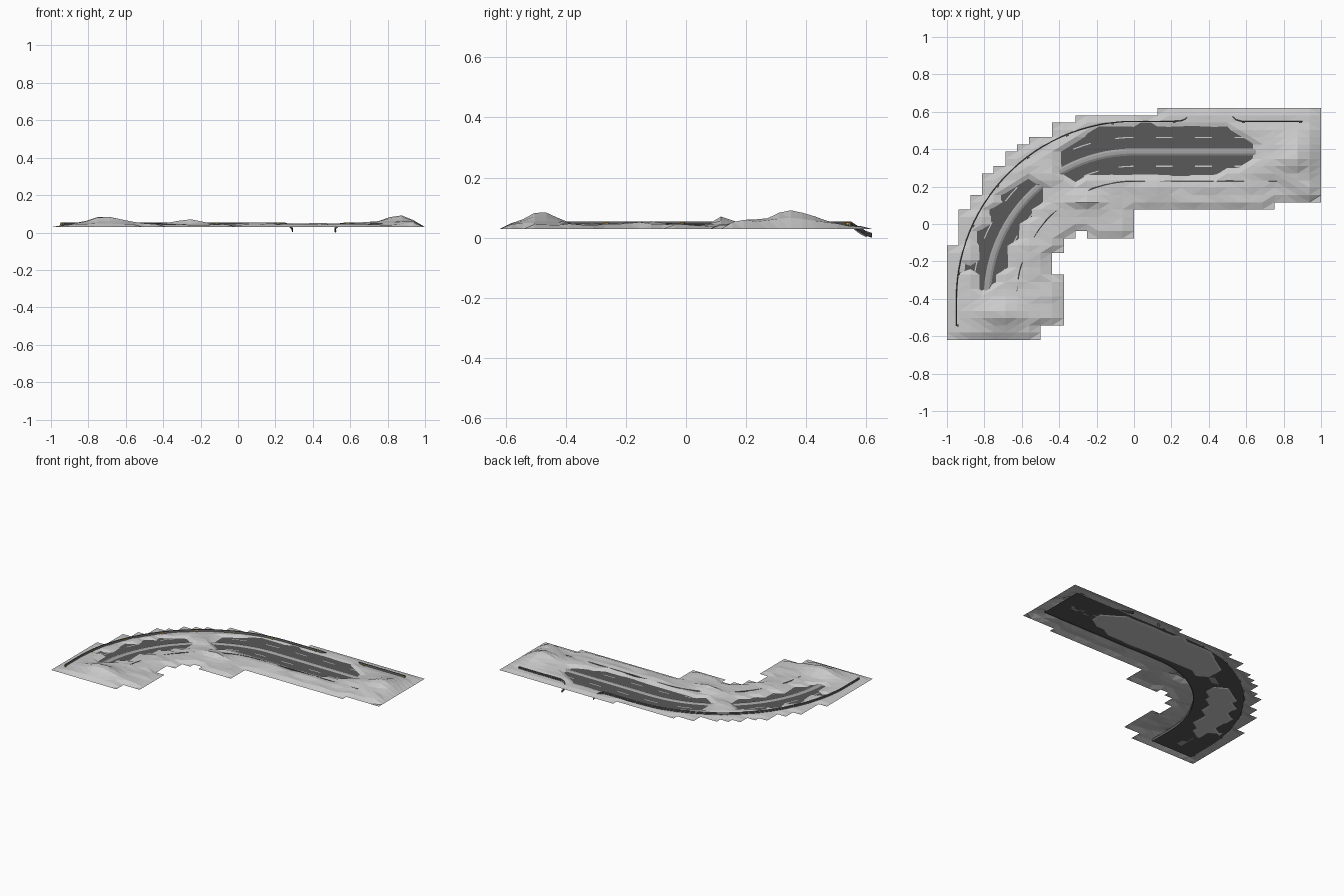
import bpy, bmesh, math
from mathutils import Vector, noise

if "Cube" in bpy.data.objects:
    bpy.data.objects.remove(bpy.data.objects["Cube"])

R0, CY = 0.785, -0.4             # centreline radius and bend centre height
ARC = R0 * math.pi / 2
S_END, S_START, ROAD_Z = 0.92, -ARC - 0.17, 0.033


def mat(name, r, g, b):
    m = bpy.data.materials.new(name)
    m.diffuse_color = (r, g, b, 1)
    m.use_nodes = True
    m.node_tree.nodes["Principled BSDF"].inputs["Base Color"].default_value = m.diffuse_color
    return m


asphalt = mat("asphalt", 0.10, 0.10, 0.10)
concrete = mat("concrete", 0.36, 0.36, 0.36)
paint = mat("paint", 0.65, 0.65, 0.65)
steel = mat("steel", 0.14, 0.14, 0.14)
amber = mat("amber", 0.75, 0.42, 0.03)
rubble = mat("rubble", 0.55, 0.55, 0.55)


def make(name, bm, m, fix=True):
    if fix:
        bmesh.ops.recalc_face_normals(bm, faces=bm.faces)
    me = bpy.data.meshes.new(name)
    bm.to_mesh(me)
    bm.free()
    me.materials.append(m)
    ob = bpy.data.objects.new(name, me)
    bpy.context.collection.objects.link(ob)
    return ob


def road_point(s, r=0.0, z=0.0):
    """Point at distance s along the road, offset r outward."""
    q = R0 + r
    if s > 0:
        return Vector((s, CY + q, z))
    a = min(-s, ARC) / R0
    return Vector((-q * math.sin(a), CY + q * math.cos(a) - max(-s - ARC, 0), z))


def road_coords(x, y):
    if x > 0:
        return x, y - CY - R0
    if y < CY:
        return -ARC + (y - CY), -x - R0
    return -math.atan2(-x, y - CY) * R0, math.hypot(x, y - CY) - R0


def path(s0, s1, r=0.0, z=0.0):
    n = max(2, round((s1 - s0) / 0.045))
    return [road_point(s0 + (s1 - s0) * i / n, r, z) for i in range(n + 1)]


def sweep(bm, pts, profile, closed=True):
    """Carry a (sideways, up) profile along a path."""
    rows = []
    for i, p in enumerate(pts):
        t = pts[min(i + 1, len(pts) - 1)] - pts[max(i - 1, 0)]
        n = Vector((-t.y, t.x, 0)).normalized()
        rows.append([bm.verts.new(p + n * a + Vector((0, 0, b))) for a, b in profile])
    k = len(profile)
    for u, v in zip(rows, rows[1:]):
        for j in range(k if closed else k - 1):
            bm.faces.new((u[j], v[j], v[(j + 1) % k], u[(j + 1) % k]))
    if closed:
        bm.faces.new(rows[0])
        bm.faces.new(rows[-1])


def box(bm, c, size, angle=0.0):
    g = bmesh.ops.create_cube(bm, size=1)["verts"]
    bmesh.ops.scale(bm, vec=size, verts=g)
    c_, s_ = math.cos(angle), math.sin(angle)
    for v in g:
        x, y, z = v.co
        v.co = Vector((x * c_ - y * s_, x * s_ + y * c_, z)) + c


# Road surface
bm = bmesh.new()
sweep(bm, path(S_START, S_END), [(0.158, ROAD_Z), (-0.158, ROAD_Z)], False)
make("road_surface", bm, asphalt, False)

# Median barrier
bm = bmesh.new()
sweep(bm, path(S_START, S_END),
      [(-0.019, ROAD_Z), (-0.008, 0.038), (0.008, 0.038), (0.019, ROAD_Z)])
make("median_barrier", bm, concrete)

# Dashed lane lines
bm = bmesh.new()
for r in (-0.076, 0.078):
    s = S_START + 0.05
    while s < S_END - 0.1:
        sweep(bm, path(s, s + 0.09, r), [(0.003, 0.0336), (-0.003, 0.0336)], False)
        s += 0.21
make("lane_dashes", bm, paint, False)

# Guard rails: outer one broken and bent outward at the gap, inner one half buried
W = [(-0.002, 0), (0.002, 0.004), (-0.001, 0.008), (0.002, 0.012), (-0.002, 0.016),
     (-0.004, 0.016), (-0.003, 0.008), (-0.004, 0)]
RAIL, RZ = 0.165, 0.038
bent_left = [Vector(p) for p in ((0.25, 0.552, 0.037), (0.275, 0.562, 0.028),
                                 (0.288, 0.578, 0.014), (0.29, 0.6, 0.002))]
bent_right = [Vector(p) for p in ((0.524, 0.618, 0.0), (0.519, 0.6, 0.006),
                                  (0.527, 0.575, 0.022), (0.545, 0.558, 0.033))]
bm = bmesh.new()
sweep(bm, path(-ARC - 0.145, 0.215, RAIL, RZ) + bent_left, W)
sweep(bm, bent_right + path(0.575, 0.9, RAIL, RZ), W)
make("outer_guard_rail", bm, steel)
bm = bmesh.new()
sweep(bm, path(S_START, S_END, -0.155, 0.031), W)
make("inner_guard_rail", bm, steel)

# Rail posts and reflectors
posts, lamps = bmesh.new(), bmesh.new()
for s in (-1.375, -1.12, -0.90, -0.69, -0.505, -0.305, -0.095, 0.215, 0.585, 0.89):
    ang = min(max(-s, 0), ARC) / R0
    box(posts, road_point(s, RAIL - 0.006, 0.040), (0.009, 0.005, 0.022), ang)
    box(lamps, road_point(s, RAIL - 0.008, 0.047), (0.015, 0.006, 0.007), ang)
make("rail_posts", posts, steel)
make("reflectors", lamps, amber)

# Landslide terrain: a 32 x 32 height field with a stepped outline
N, DX, DY = 32, 2 / 32, 1.24 / 32
TOPS = [-.12, .08, .16, .27, .31, .385, .42, .46, .46, .54, .54] + [.58] * 7 + [.62] * 14
BOTS = [-.62] * 8 + [-.54, -.54, -.08, -.04] + [-.08] * 4 + [.08] * 12 + [.115] * 4
HILLS = [(-.70, -.48, .13, .07, .043), (.86, .36, .085, .10, .050), (.70, .30, .09, .08, .015),
         (-.46, .26, .07, .05, .010), (-.27, .13, .10, .035, .026), (.12, .18, .15, .03, .010),
         (.45, .20, .12, .03, .012), (-.55, -.15, .06, .12, .012), (.92, .2, .05, .05, .02)]
PATCHES = [(.11, .54, .012, .138), (-.86, .33, .012, .105)]   # centre, half length, offset, half width


def height(x, y):
    s, r = road_coords(x, y)
    jag = noise.noise(Vector((x * 9, y * 14, 3.1)))
    for sc, half, rc, w in PATCHES:
        u = abs(s - sc) / half
        if u < 1 and abs(r - rc) < w * math.sqrt(1 - u ** 4) + 0.012 * jag:
            return 0.030
    h = 0.043 + 0.003 * jag
    if r > 0.14:
        h = 0.037 + 0.003 * jag
    elif r < -0.13:
        h += 0.008 * noise.noise(Vector((x * 7 + y * 5, y * 15, 7.7)))
    for hx, hy, sx, sy, a in HILLS:
        h += a * (1 + 0.25 * jag) * math.exp(-((x - hx) / sx) ** 2 - ((y - hy) / sy) ** 2)
    return max(h, 0.031)


bm = bmesh.new()
grid = {}


def corner(i, j):
    if (i, j) not in grid:
        x, y = -1 + i * DX, -0.62 + j * DY
        grid[i, j] = bm.verts.new((x, y, height(x, y)))
    return grid[i, j]


for i in range(N):
    for j in range(N):
        yc = -0.62 + (j + 0.5) * DY
        if BOTS[i] < yc < TOPS[i] and not (i == 9 and -0.29 < yc < -0.15):
            bm.faces.new([corner(i, j), corner(i + 1, j), corner(i + 1, j + 1), corner(i, j + 1)])
for v in bm.verts:
    if v.is_boundary:
        v.co.z = 0.029
bmesh.ops.triangulate(bm, faces=bm.faces)
make("landslide_terrain", bm, rubble, False)
